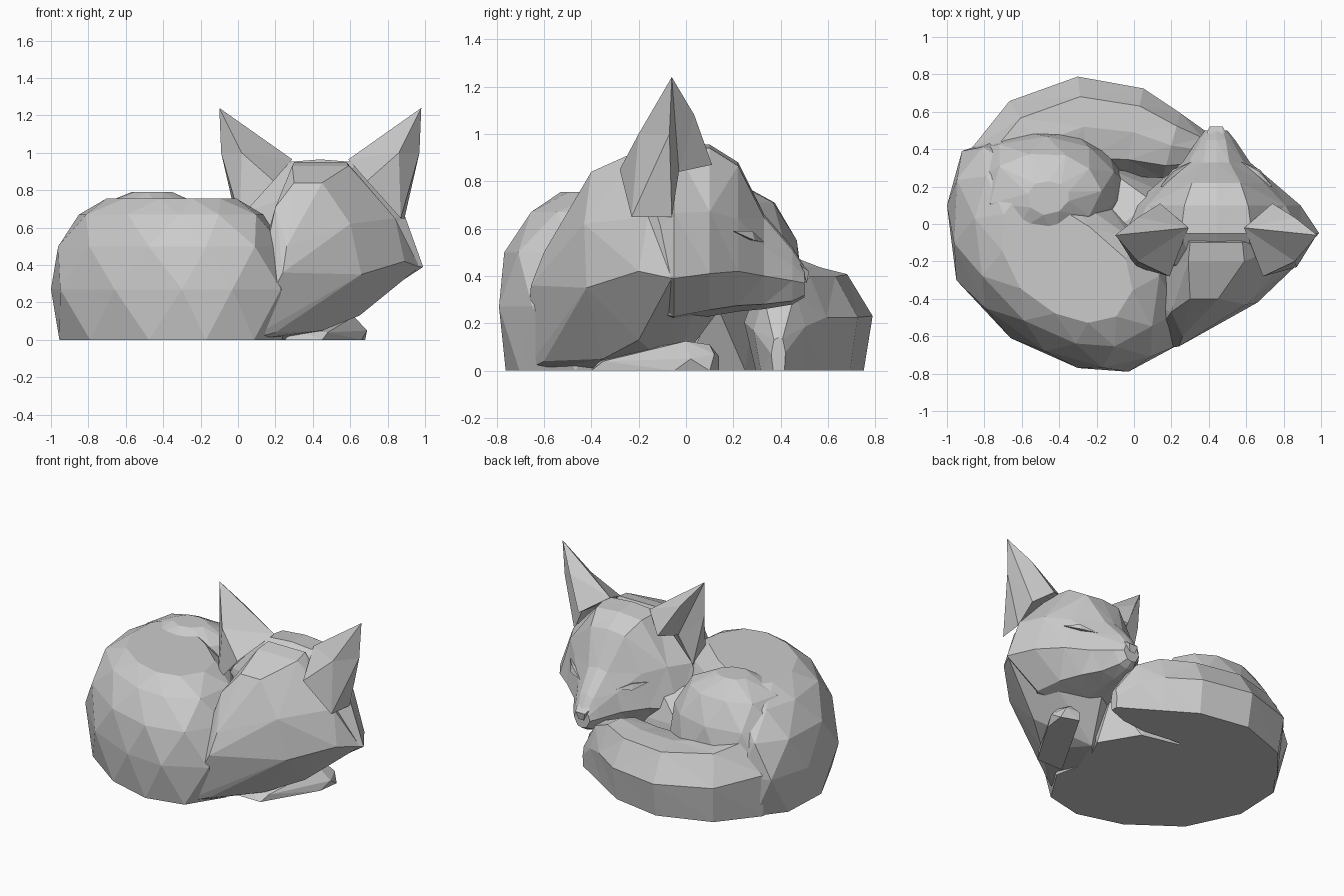
import bpy, bmesh
from mathutils import Vector

if "Cube" in bpy.data.objects:
    bpy.data.objects.remove(bpy.data.objects["Cube"])

HX = 0.44  # symmetry line of the head


def finish(name, bm):
    bmesh.ops.triangulate(bm, faces=bm.faces[:])
    bmesh.ops.recalc_face_normals(bm, faces=bm.faces[:])
    me = bpy.data.meshes.new(name)
    bm.to_mesh(me)
    bm.free()
    ob = bpy.data.objects.new(name, me)
    bpy.context.collection.objects.link(ob)
    return ob


def hull(name, pts):
    bm = bmesh.new()
    for p in pts:
        bm.verts.new(p)
    bmesh.ops.convex_hull(bm, input=bm.verts[:])
    loose = [v for v in bm.verts if not v.link_faces]
    bmesh.ops.delete(bm, geom=loose, context='VERTS')
    return finish(name, bm)


def mound(name, outline, centre, levels):
    """Faceted mound: the outline scaled level by level, every other level turned half a step."""
    c, n, pts = Vector(centre), len(outline), []
    for k, (z, s) in enumerate(levels):
        for i in range(n):
            p = Vector(outline[i])
            if k % 2 == 0:
                p = (p + Vector(outline[(i + 1) % n])) / 2
                p = c + (p - c) * 1.03
            q = c + (p - c) * s
            pts.append((q.x, q.y, z))
    return hull(name, pts)


def loft(name, rings):
    bm = bmesh.new()
    vs = [[bm.verts.new(p) for p in r] for r in rings]
    n = len(vs[0])
    for a, b in zip(vs, vs[1:]):
        for i in range(n):
            j = (i + 1) % n
            bm.faces.new((a[i], a[j], b[j], b[i]))
    bm.faces.new(vs[0])
    bm.faces.new(vs[-1])
    return finish(name, bm)


# Curled back and flank
mound("body",
      [(-1, .1), (-.95, -.3), (-.66, -.61), (-.3, -.77), (-.03, -.79), (.23, -.65),
       (.28, -.3), (.1, -.05), (-.4, .3), (-.72, .46), (-.92, .39)],
      (-.35, -.2),
      [(0, .94), (.27, 1), (.5, .95), (.67, .77), (.755, .55)])

# Thigh of the folded hind leg
mound("haunch",
      [(-.03, .2), (-.13, .38), (-.32, .49), (-.62, .5), (-.86, .4), (-.93, .1),
       (-.75, -.15), (-.4, -.2), (-.13, 0)],
      (-.45, .13),
      [(0, .97), (.3, 1), (.55, .9), (.71, .66), (.79, .26)])

# Belly seen in the gap between thigh, tail and chin
hull("belly", [(-.15, .32, 0), (.15, .25, 0), (.3, 0, 0), (-.15, .3, .4), (.1, .12, .5),
               (.28, .12, .3), (-.2, -.1, .6), (.2, -.2, .5), (-.2, -.2, 0), (.2, -.2, 0)])

# Tail wrapped round the back: x, y, half width, height
path = [(-.7, .12, .2, .55), (-.66, .27, .25, .54), (-.52, .43, .27, .45), (-.27, .52, .27, .42),
        (0, .49, .24, .41), (.2, .42, .18, .41), (.36, .395, .11, .34), (.49, .39, .03, .14)]
section = [(-.72, 0), (-1, .5), (-.62, .93), (0, 1), (.6, .97), (1, .55), (.86, 0)]
rings = []
for i, (x, y, w, h) in enumerate(path):
    a, b = path[max(i - 1, 0)], path[min(i + 1, len(path) - 1)]
    t = Vector((b[0] - a[0], b[1] - a[1])).normalized()
    rings.append([(x - t.y * w * u, y + t.x * w * u, h * v) for u, v in section])
loft("tail", rings)

# Neck and chest joining the body to the head
hull("neck_and_chest",
     [(.24, -.655, .36), (.26, -.6, .5), (.2, -.47, .71), (.3, -.4, .84), (.45, -.4, .84),
      (.29, -.2, .93), (.59, -.2, .93), (.3, -.1, .95), (.58, -.1, .95), (.6, -.43, .62),
      (.66, -.42, .35), (.89, -.2, .42), (.84, -.16, .65), (.97, -.06, .39), (.65, -.2, .13),
      (.65, .03, .25), (.45, -.35, .05), (.2, -.6, .04), (.05, -.68, 0), (0, -.4, 0),
      (.1, 0, .3), (.2, .05, .6), (.38, .15, .27), (.3, -.05, 0), (.66, -.17, .86)])

# Head and muzzle: y, chin, cheek height, crown, half width, crown half width
rings = []
for y, bot, mid, top, hw, tw in [(-.3, .25, .42, .8, .22, .1), (-.05, .2, .39, .965, .55, .19),
                                 (.1, .23, .41, .955, .45, .17), (.22, .25, .42, .88, .31, .13),
                                 (.33, .26, .4, .66, .18, .07), (.45, .28, .38, .52, .1, .05),
                                 (.5, .31, .37, .44, .06, .035)]:
    half = [(0, bot), (.55 * hw, bot + .15 * (mid - bot)), (hw, mid),
            (.82 * hw, mid + .48 * (top - mid)), (tw, top - .015), (0, top)]
    ring = half + [(-u, v) for u, v in half[-2:0:-1]]
    rings.append([(HX + u, y, v) for u, v in ring])
loft("head", rings)

# Nose pad
hull("nose", [(HX + s * u, y, z) for s in (-1, 1) for u, y, z in
              [(.05, .49, .44), (.035, .52, .42), (.02, .51, .37), (.03, .46, .48)]])

# Cupped pointed ears and closed eyes, one per side
ear = {"T": (.54, -.06, 1.24), "I": (.15, -.02, .965), "N": (.42, .035, 1.08),
       "F": (.3, .11, .87), "C": (.36, -.03, .84), "O": (.45, -.06, .65), "P": (.43, -.23, .65),
       "M": (.53, -.07, 1.0), "B": (.25, -.28, .85), "K": (.42, -.2, 1.0)}
ear_faces = "TNI NFI TIK IBK TKM KBP KPM MPO TMC MOC TCN NCF FIB FBC CBP CPO".split()
for side, s in (("left", -1), ("right", 1)):
    bm = bmesh.new()
    v = {k: bm.verts.new((HX + s * x, y, z)) for k, (x, y, z) in ear.items()}
    for f in ear_faces:
        bm.faces.new([v[k] for k in f])
    finish(side + "_ear", bm)
    hull(side + "_eye", [(HX + s * x, y, z) for x, y, z in
                         [(.3, .2, .59), (.13, .335, .54), (.23, .28, .59),
                          (.235, .29, .55), (.15, .2, .56)]])

# Front leg and paw tucked under the chest
hull("front_paw",
     [(.25, -.4, 0), (.45, -.4, 0), (.3, -.35, .06), (.48, -.35, .04), (.5, 0, 0), (.66, -.05, 0),
      (.53, .02, .1), (.62, 0, .125), (.69, .02, .05), (.68, .1, 0), (.56, .14, 0),
      (.65, .12, .07), (.56, .14, .06), (.6, .1, .11)])
